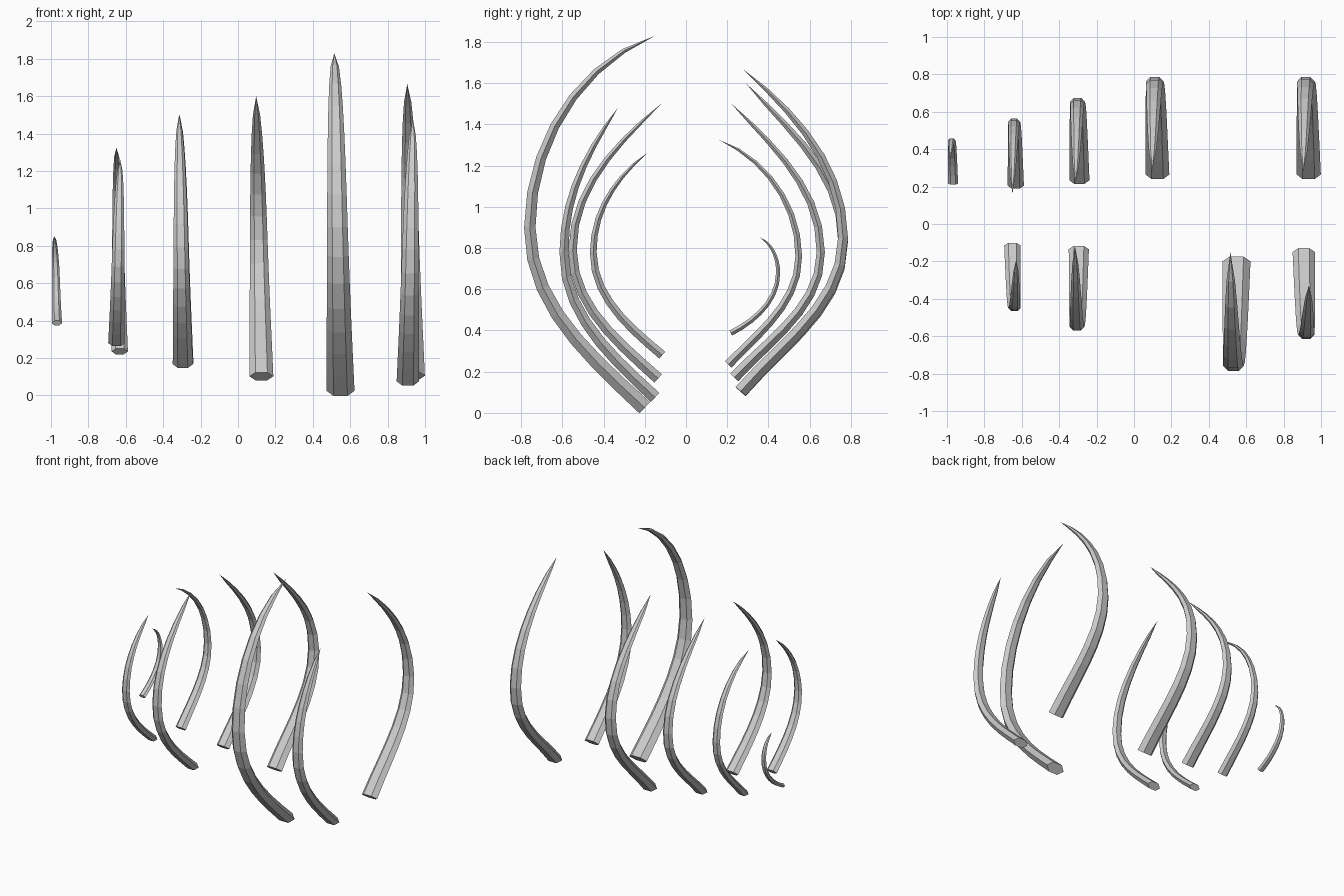
import bpy, bmesh, math
from mathutils import Vector

if "Cube" in bpy.data.objects:
    bpy.data.objects.remove(bpy.data.objects["Cube"])

SEG = 7  # rings per half of a rib


def bezier(a, b, c, d, t):
    s = 1 - t
    return a * s**3 + b * 3 * s * s * t + c * 3 * s * t * t + d * t**3


def taper(t):
    # wide at the root, slowly narrowing, then closing quickly at the tip
    return (1 - 0.52 * t) * (1 - t**7) ** 0.6


def rib(name, base, bulge, tip, base_deg, tip_deg, width):
    """Curved rib: base (x, y, z), outermost point (y, z), tip (x, y, z)."""
    side = 1 if bulge[0] > 0 else -1
    p0 = Vector(base[1:])
    p1 = Vector(bulge)
    p2 = Vector(tip[1:])
    a0, a2 = math.radians(base_deg), math.radians(tip_deg)
    d0 = Vector((side * math.cos(a0), math.sin(a0)))
    d2 = Vector((-side * math.cos(a2), math.sin(a2)))
    up = Vector((0, 1))
    l0, l2 = (p1 - p0).length * 0.36, (p2 - p1).length * 0.36
    path = [bezier(p0, p0 + d0 * l0, p1 - up * l0, p1, i / SEG) for i in range(SEG)]
    path += [bezier(p1, p1 + up * l2, p2 - d2 * l2, p2, i / SEG) for i in range(SEG + 1)]

    bm = bmesh.new()
    rings = []
    n = len(path) - 1
    for i in range(n):
        t = i / n
        tan = d0 if i == 0 else (path[i + 1] - path[i - 1]).normalized()
        nor = Vector((tan.y, -tan.x))
        x = base[0] + (tip[0] - base[0]) * t
        r = width / 2 * taper(t)
        ring = []
        for k in range(6):  # flattened hexagon section
            a = k * math.pi / 3
            q = path[i] + nor * (math.sin(a) * r * 0.58)
            ring.append(bm.verts.new((x + math.cos(a) * r, q.x, q.y)))
        rings.append(ring)
    bm.faces.new(rings[0])
    for ra, rb in zip(rings, rings[1:]):
        for k in range(6):
            j = (k + 1) % 6
            bm.faces.new((ra[k], ra[j], rb[j], rb[k]))
    point = bm.verts.new((tip[0], p2.x, p2.y))
    for k in range(6):
        bm.faces.new((rings[-1][k], rings[-1][(k + 1) % 6], point))
    bmesh.ops.recalc_face_normals(bm, faces=bm.faces[:])
    me = bpy.data.meshes.new(name)
    bm.to_mesh(me)
    bm.free()
    bpy.context.collection.objects.link(bpy.data.objects.new(name, me))


# Front row of ribs (-y)
rib("front_rib_1", (-0.65, -0.115, 0.28), (-0.45, 0.78), (-0.63, -0.19, 1.26), 40, 38, 0.088)
rib("front_rib_2", (-0.295, -0.135, 0.167), (-0.55, 0.79), (-0.315, -0.12, 1.50), 42, 42, 0.108)
rib("front_rib_3", (0.548, -0.20, 0.025), (-0.758, 0.90), (0.515, -0.15, 1.83), 43, 20, 0.15)
rib("front_rib_4", (0.908, -0.15, 0.075), (-0.592, 0.78), (0.935, -0.33, 1.48), 43, 55, 0.12)

# Back row of ribs (+y)
rib("back_rib_1", (-0.968, 0.217, 0.387), (0.447, 0.68), (-0.982, 0.36, 0.85), 27, 28, 0.055)
rib("back_rib_2", (-0.632, 0.205, 0.235), (0.547, 0.76), (-0.65, 0.16, 1.325), 46, 22, 0.087)
rib("back_rib_3", (-0.292, 0.234, 0.172), (0.654, 0.78), (-0.312, 0.22, 1.50), 47, 45, 0.108)
rib("back_rib_4", (0.125, 0.265, 0.102), (0.762, 0.83), (0.097, 0.29, 1.60), 49, 47, 0.128)
rib("back_rib_5", (0.934, 0.265, 0.105), (0.762, 0.85), (0.905, 0.28, 1.665), 49, 40, 0.13)
